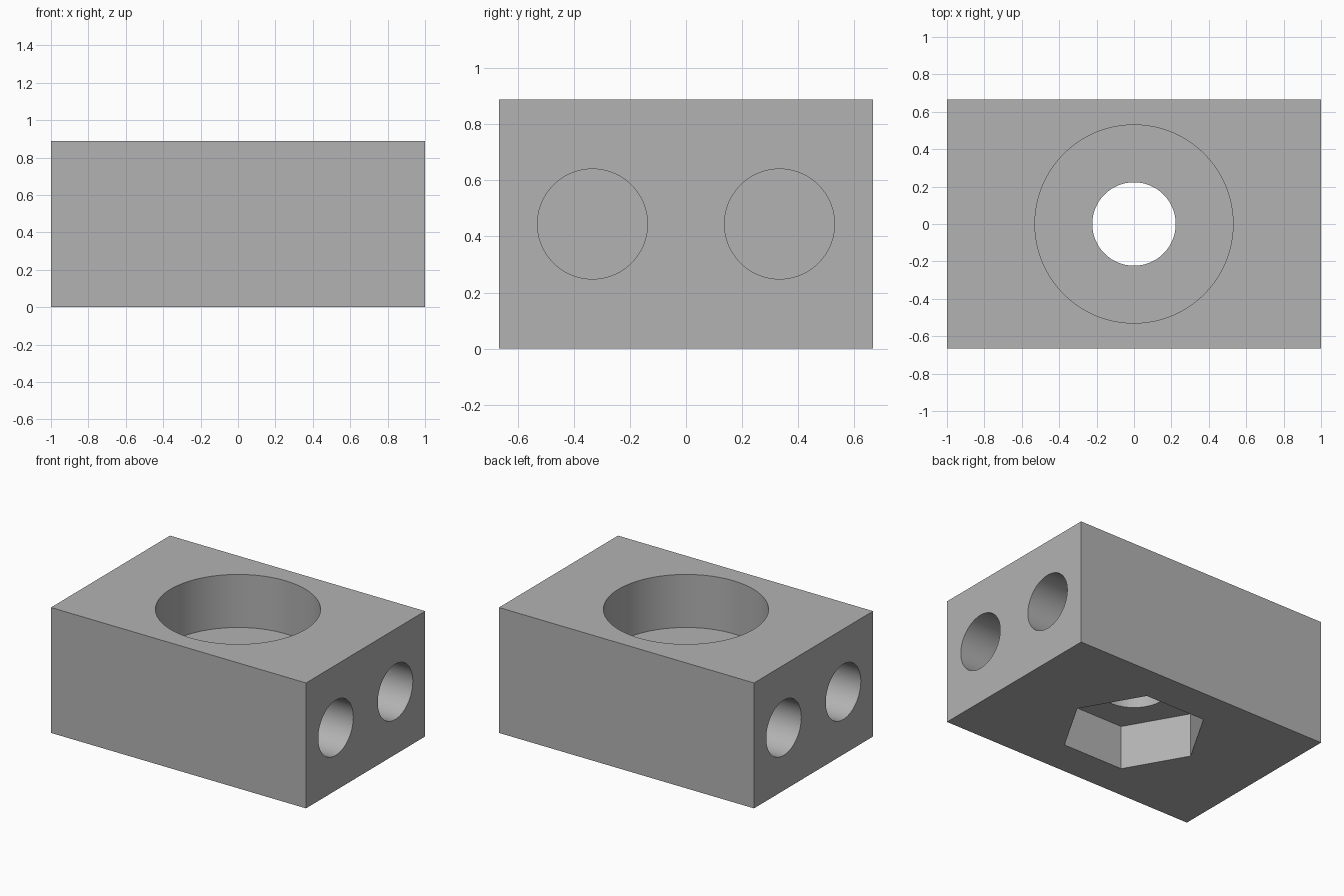
import bpy
from math import radians

cube = bpy.data.objects.get("Cube")
if cube:
    bpy.data.objects.remove(cube, do_unlink=True)

LENGTH, WIDTH, HEIGHT = 2.0, 1.333, 0.889
POCKET_FLOOR, HEX_CEILING = 0.513, 0.311
BORE_DEPTH, OVERLAP = 0.44, 0.1

# Plain grey material
grey = bpy.data.materials.new("plain_grey")
grey.use_nodes = True
colour = (0.45, 0.45, 0.45, 1)
grey.diffuse_color = colour
grey.node_tree.nodes["Principled BSDF"].inputs["Base Color"].default_value = colour

# Solid block
bpy.ops.mesh.primitive_cube_add(size=1, location=(0, 0, HEIGHT / 2))
block = bpy.context.object
block.name = "block"
block.scale = (LENGTH, WIDTH, HEIGHT)
bpy.ops.object.transform_apply(location=True, rotation=True, scale=True)
block.data.materials.append(grey)


def cut(name, radius, depth, location, rotation=(0, 0, 0), sides=96):
    """Subtract a prism from the block and discard the cutter."""
    bpy.ops.mesh.primitive_cylinder_add(
        vertices=sides, radius=radius, depth=depth, location=location, rotation=rotation)
    cutter = bpy.context.object
    cutter.name = name
    cutter.hide_render = True
    cutter.data.materials.append(grey)
    mod = block.modifiers.new(name, "BOOLEAN")
    mod.operation = "DIFFERENCE"
    mod.solver = "EXACT"
    mod.object = cutter
    bpy.ops.object.select_all(action="DESELECT")
    bpy.context.view_layer.objects.active = block
    block.select_set(True)
    bpy.ops.object.modifier_apply(modifier=name)
    bpy.data.objects.remove(cutter, do_unlink=True)


def cut_vertical(name, radius, bottom, top, **options):
    cut(name, radius, top - bottom, (0, 0, (top + bottom) / 2), **options)


# Round pocket in the top
cut_vertical("top_pocket", 0.53, POCKET_FLOOR, HEIGHT + OVERLAP)

# Hexagonal nut recess underneath, corners pointing along x
cut_vertical("nut_recess", 0.472, -OVERLAP, HEX_CEILING,
             sides=6, rotation=(0, 0, radians(30)))

# Bolt hole joining the two
cut_vertical("bolt_hole", 0.223, HEX_CEILING - OVERLAP, POCKET_FLOOR + OVERLAP)

# Pair of blind bores in each end
for end in (-1, 1):
    for side in (-1, 1):
        x = end * (LENGTH / 2 + (OVERLAP - BORE_DEPTH) / 2)
        cut("end_bore", 0.196, BORE_DEPTH + OVERLAP,
            (x, side * WIDTH / 4, HEIGHT / 2), rotation=(0, radians(90), 0))

# Smooth round walls, sharp edges
bpy.ops.object.shade_smooth_by_angle(angle=radians(30))
